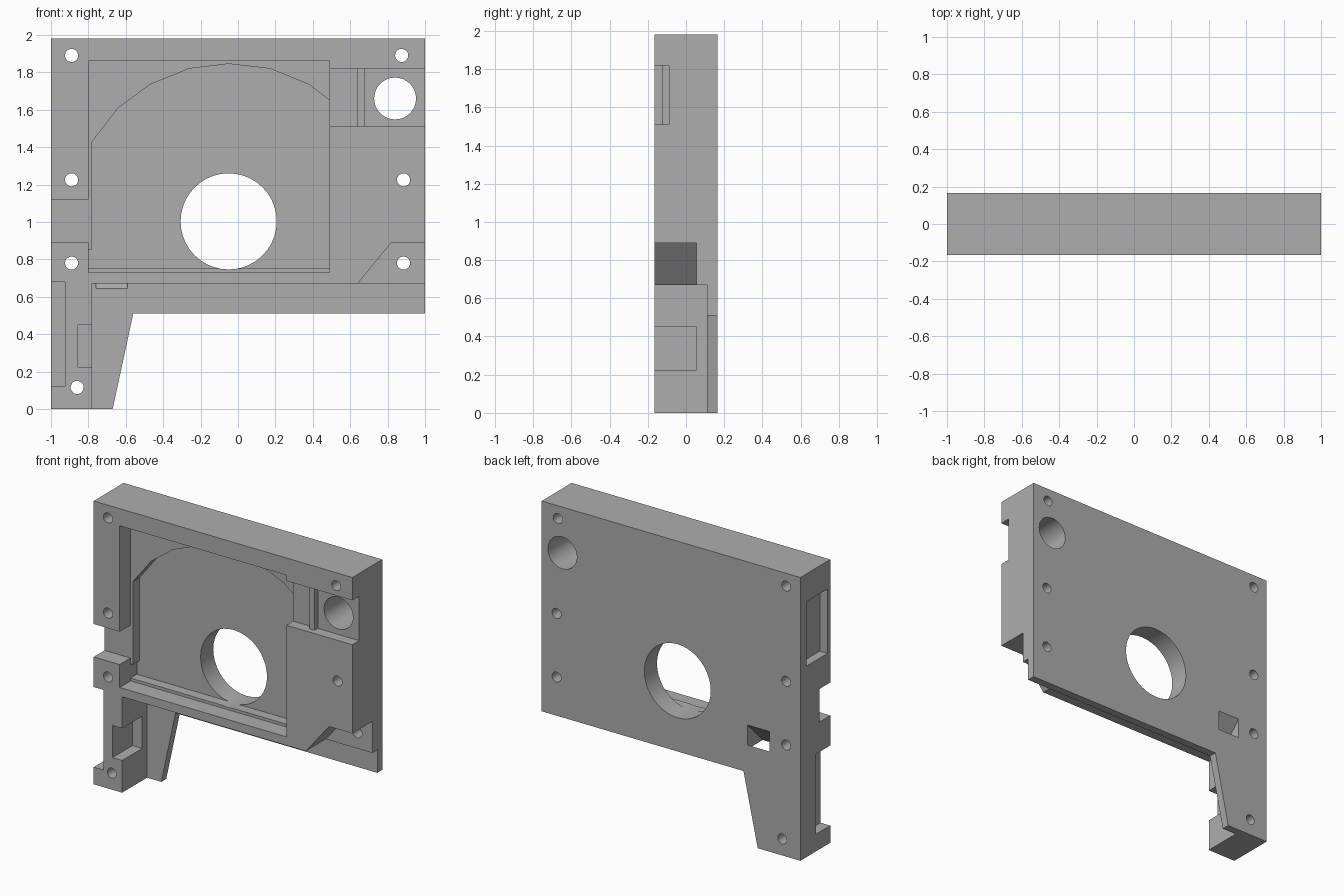
import bpy, bmesh, math
from mathutils import Vector

if "Cube" in bpy.data.objects:
    bpy.data.objects.remove(bpy.data.objects["Cube"])

grey = bpy.data.materials.new("plain_grey")
grey.diffuse_color = (0.42, 0.42, 0.42, 1)
grey.use_nodes = True
grey.node_tree.nodes["Principled BSDF"].inputs["Base Color"].default_value = grey.diffuse_color
F, B = -0.165, 0.165   # front and back planes
E = 0.05               # cutter overshoot


def prism(name, pts, lo, hi, axis="y"):
    """Extrude a profile: (x, z) points along y, or (y, z) points along x."""
    bm = bmesh.new()
    place = (lambda p, t: (p[0], t, p[1])) if axis == "y" else (lambda p, t: (t, p[0], p[1]))
    a = [bm.verts.new(place(p, lo)) for p in pts]
    b = [bm.verts.new(place(p, hi)) for p in pts]
    n = len(pts)
    bm.faces.new(a)
    bm.faces.new(b[::-1])
    for i in range(n):
        j = (i + 1) % n
        bm.faces.new((a[j], a[i], b[i], b[j]))
    bmesh.ops.recalc_face_normals(bm, faces=bm.faces)
    me = bpy.data.meshes.new(name)
    bm.to_mesh(me)
    bm.free()
    me.materials.append(grey)
    ob = bpy.data.objects.new(name, me)
    bpy.context.collection.objects.link(ob)
    return ob


def rect(x0, x1, z0, z1):
    return [(x0, z0), (x1, z0), (x1, z1), (x0, z1)]


def circle(x, z, r, n):
    return [(x + r * math.cos(2 * math.pi * i / n), z + r * math.sin(2 * math.pi * i / n)) for i in range(n)]


# back plate with the tapered leg, plus the thick frame in front of it
housing = prism("housing", [(-1, 0), (-0.67, 0), (-0.56, 0.51), (1, 0.51), (1, 1.98), (-1, 1.98)], 0.11, B)
frame = prism("frame", [(-1, 0), (-0.78, 0), (-0.78, 0.67), (1, 0.67), (1, 1.98), (-1, 1.98)], F, 0.13)

cutters = [
    # main recess, deeper arched recess and its corner step
    prism("recess_cutter", rect(-0.8, 0.49, 0.73, 1.86), F - E, -0.045),
    prism("arch_cutter", [(-0.78, 0.75), (0.49, 0.75), (0.49, 1.65), (0.38, 1.735), (0.17, 1.82),
                          (-0.05, 1.845), (-0.26, 1.82), (-0.47, 1.735), (-0.64, 1.61), (-0.78, 1.43)],
          F - E, 0.025),
    prism("step_cutter", rect(-0.8, -0.7, 0.75, 0.85), F - E, 0.025),
    # channel on the right, either side of a low ridge
    prism("channel_cutter", rect(0.45, 1 + E, 1.51, 1.82), F - E, -0.125),
    prism("channel_left_cutter", rect(0.45, 0.64, 1.51, 1.82), F - E, -0.09),
    prism("channel_right_cutter", rect(0.68, 1 + E, 1.51, 1.82), F - E, -0.09),
    # chamfered lower right corner
    prism("corner_cutter", [(0.64, 0.67), (0.596, 0.616), (1 + E, 0.616), (1 + E, 0.89), (0.82, 0.89)], F - E, 0.055),
    # notches on the left edge and in the leg
    prism("upper_notch_cutter", rect(-1 - E, -0.75, 0.89, 1.12), F - E, -0.045),
    prism("lower_notch_cutter", rect(-1 - E, -0.925, 0.12, 0.68), F - E, -0.005),
    prism("leg_pocket_cutter", rect(-0.855, -0.78 + E, 0.225, 0.45), F - E, 0.055),
    prism("side_window_cutter", rect(-1 - E, -0.94, 1.335, 1.785), -0.135, 0.095),
    # slanted duct through the back plate
    prism("duct_cutter", [(0.215, 0.75), (0.215, 0.89), (-0.05, 0.625), (-0.05, 0.485)], -0.76, -0.59, "x"),
    # large through holes
    prism("main_hole_cutter", circle(-0.05, 1.003, 0.257, 40), F - E, B + E),
    prism("small_port_cutter", circle(0.84, 1.66, 0.112, 32), F - E, B + E),
]
# screw holes
for x, z in [(-0.89, 1.89), (0.875, 1.89), (-0.89, 1.225), (0.885, 1.225),
             (-0.89, 0.78), (0.885, 0.78), (-0.86, 0.115)]:
    cutters.append(prism("screw_hole_cutter", circle(x, z, 0.035, 20), F - E, B + E))

for ob, op in [(frame, "UNION")] + [(c, "DIFFERENCE") for c in cutters]:
    m = housing.modifiers.new(ob.name, "BOOLEAN")
    m.operation, m.solver, m.object = op, "EXACT", ob
    ob.hide_render = True

# bake the cuts and remove the helpers
bpy.context.view_layer.update()
baked = bpy.data.meshes.new_from_object(housing.evaluated_get(bpy.context.evaluated_depsgraph_get()))
housing.modifiers.clear()
housing.data = baked
for ob in [frame] + cutters:
    bpy.data.objects.remove(ob)

bpy.ops.object.select_all(action="DESELECT")
housing.select_set(True)
bpy.context.view_layer.objects.active = housing
bpy.ops.object.shade_smooth_by_angle(angle=math.radians(25))
